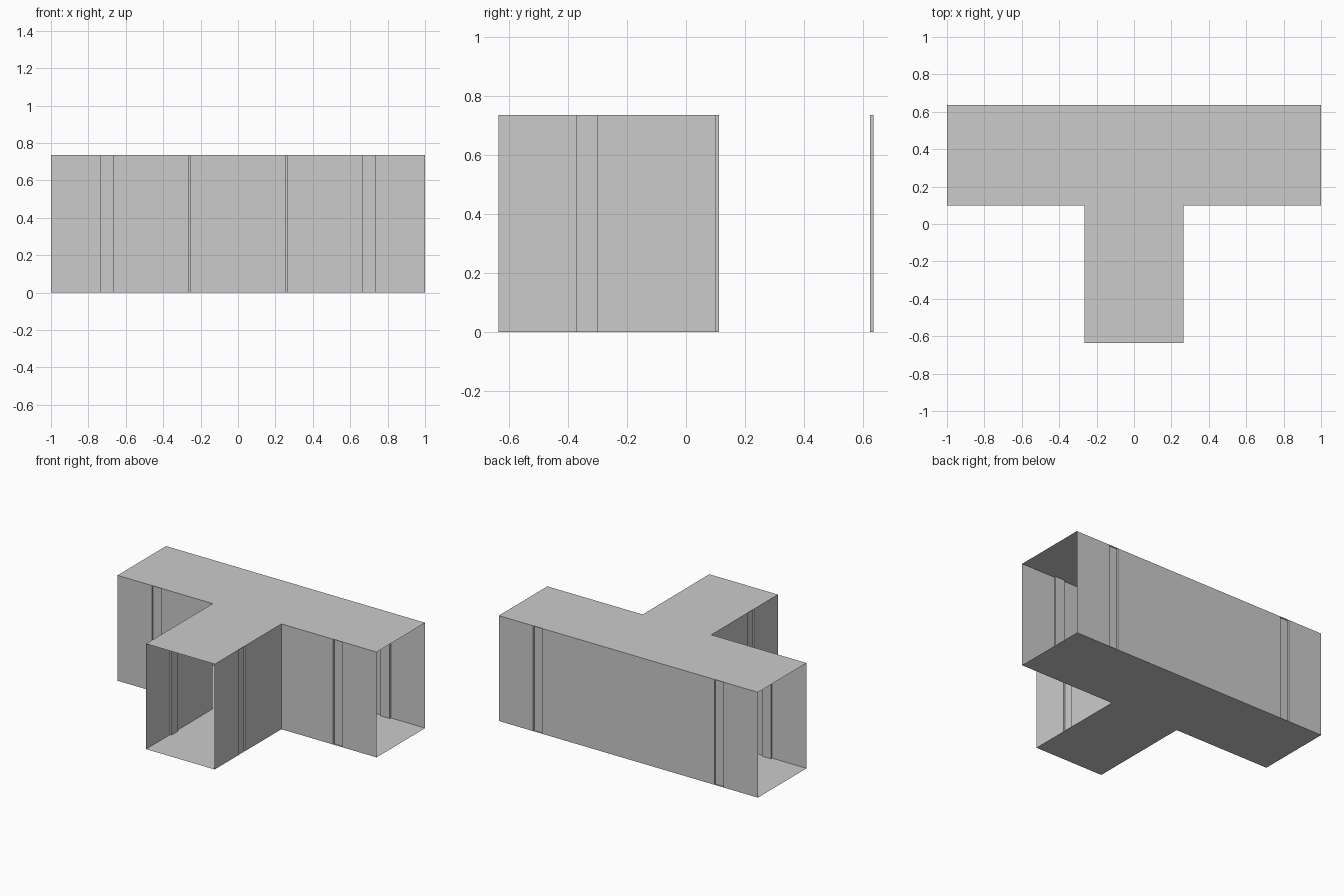
import bpy

if "Cube" in bpy.data.objects:
    bpy.data.objects.remove(bpy.data.objects["Cube"])

H = 0.735             # corridor height
X, Y = 1.0, 0.635     # half extents
S, F = 0.265, 0.10    # stem half width, front wall of the cross corridor
D, W = 0.012, 0.035   # rib depth and half width
RX, RY = 0.70, -0.335 # rib centres along the corridors


def make(name, verts, faces):
    me = bpy.data.meshes.new(name)
    me.from_pydata(verts, [], faces)
    me.update()
    ob = bpy.data.objects.new(name, me)
    bpy.context.collection.objects.link(ob)
    return ob


def rib_x(x, y, d):
    """Rectangular rib outline on a wall running along +x, pushed by d in y."""
    return [(x - W, y), (x - W, y + d), (x + W, y + d), (x + W, y)]


def rib_y(x, y, d):
    """Same for a wall running along -y, pushed by d in x."""
    return [(x, y + W), (x + d, y + W), (x + d, y - W), (x, y - W)]


def wall(name, path):
    n = len(path)
    verts = [(x, y, z) for z in (0, H) for x, y in path]
    return make(name, verts, [(i + 1, i, n + i, n + i + 1) for i in range(n - 1)])


# T-shaped floor and ceiling sheets
tee = [(-S, -Y), (S, -Y), (S, F), (X, F), (X, Y), (-X, Y), (-X, F), (-S, F)]
make("floor", [(x, y, 0) for x, y in tee], [tuple(range(8))])
make("ceiling", [(x, y, H) for x, y in tee], [tuple(reversed(range(8)))])

# Back wall with two inward folded ribs
wall("back_wall", [(X, Y)] + rib_x(RX, Y, -D)[::-1] + rib_x(-RX, Y, -D)[::-1] + [(-X, Y)])

# Corner wall: cross corridor front, then down the stem; mirrored to the right
corner = wall("corner_walls", [(-X, F)] + rib_x(-RX, F, D) + [(-S, F)]
              + rib_y(-S, RY, D) + [(-S, -Y)])
corner.modifiers.new("mirror", 'MIRROR').use_axis[0] = True
